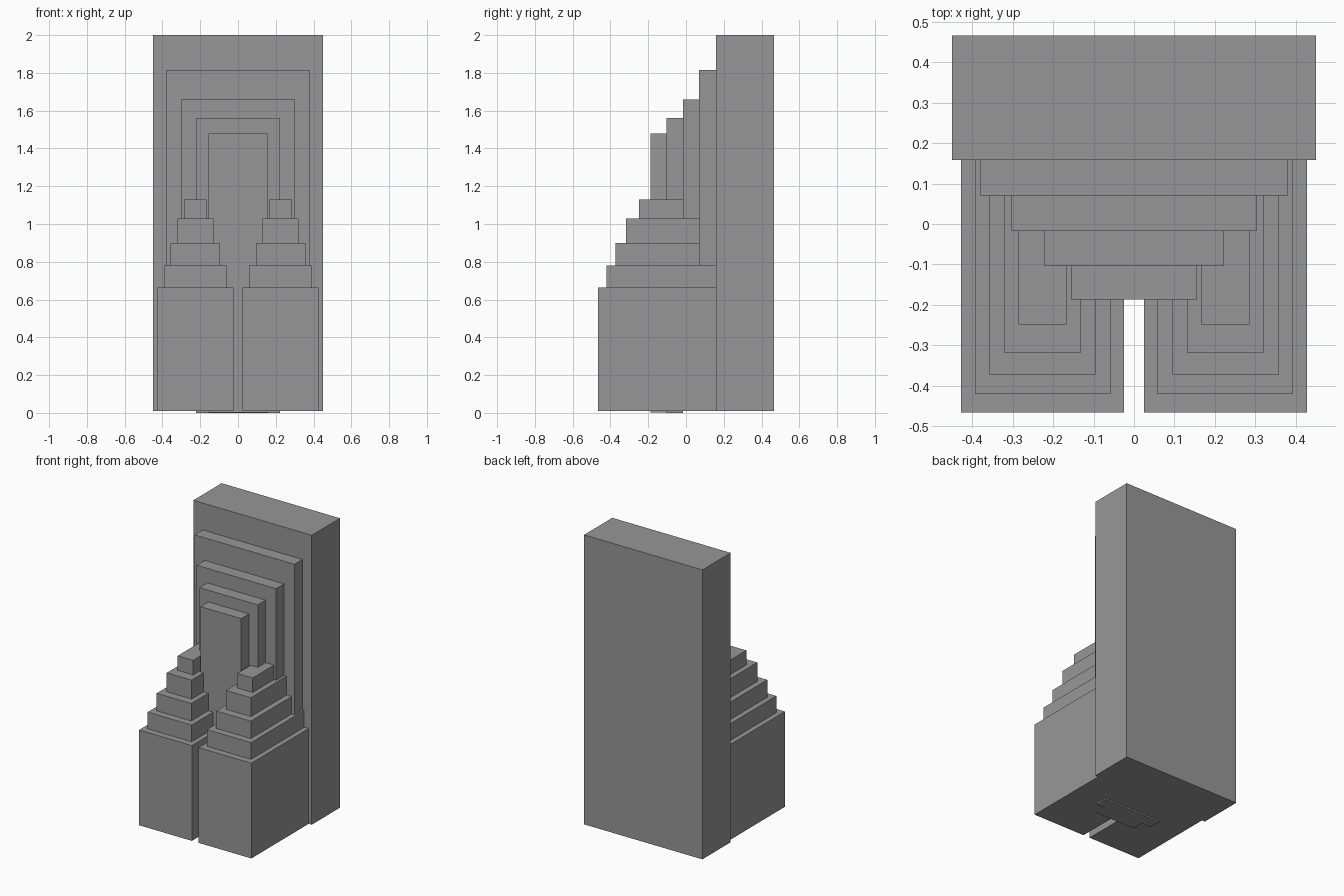
import bpy
import bmesh

cube = bpy.data.objects.get("Cube")
if cube:
    bpy.data.objects.remove(cube, do_unlink=True)

stone = bpy.data.materials.new("stone_grey")
stone.use_nodes = True
grey = (0.31, 0.31, 0.31, 1)
stone.diffuse_color = grey
stone.node_tree.nodes["Principled BSDF"].inputs["Base Color"].default_value = grey


def block(name, x, y, z):
    """Axis-aligned box from (min, max) ranges."""
    bm = bmesh.new()
    bmesh.ops.create_cube(bm, size=1)
    for v in bm.verts:
        v.co = [r[0] if c < 0 else r[1] for c, r in zip(v.co, (x, y, z))]
    mesh = bpy.data.meshes.new(name)
    bm.to_mesh(mesh)
    bm.free()
    mesh.materials.append(stone)
    obj = bpy.data.objects.new(name, mesh)
    bpy.context.collection.objects.link(obj)
    return obj


BASE = 0.01

# Central slabs, stepping down towards the front: half width, front y, bottom, top
slabs = [
    ("back_slab", 0.45, 0.158, BASE, 2.0),
    ("second_slab", 0.38, 0.07, BASE, 1.815),
    ("third_slab", 0.302, -0.017, BASE, 1.66),
    ("fourth_slab", 0.222, -0.102, 0.0, 1.56),
    ("front_slab", 0.155, -0.187, 0.003, 1.48),
]
back = 0.465
for name, half, front, bottom, top in slabs:
    block(name, (-half, half), (front, back), (bottom, top))
    back = front

# Stepped towers on both sides: inner x, outer x, front y, back y, top
tiers = [
    (0.025, 0.427, -0.465, 0.158, 0.665),
    (0.058, 0.393, -0.42, 0.158, 0.78),
    (0.095, 0.358, -0.372, 0.07, 0.90),
    (0.131, 0.32, -0.317, 0.07, 1.03),
    (0.167, 0.285, -0.248, -0.017, 1.13),
]
for side, sign in (("left", 1), ("right", -1)):
    bottom = BASE
    for i, (inner, outer, front, rear, top) in enumerate(tiers, 1):
        x = sorted((sign * inner, sign * outer))
        block(f"{side}_tower_tier_{i}", x, (front, rear), (bottom, top))
        bottom = top
